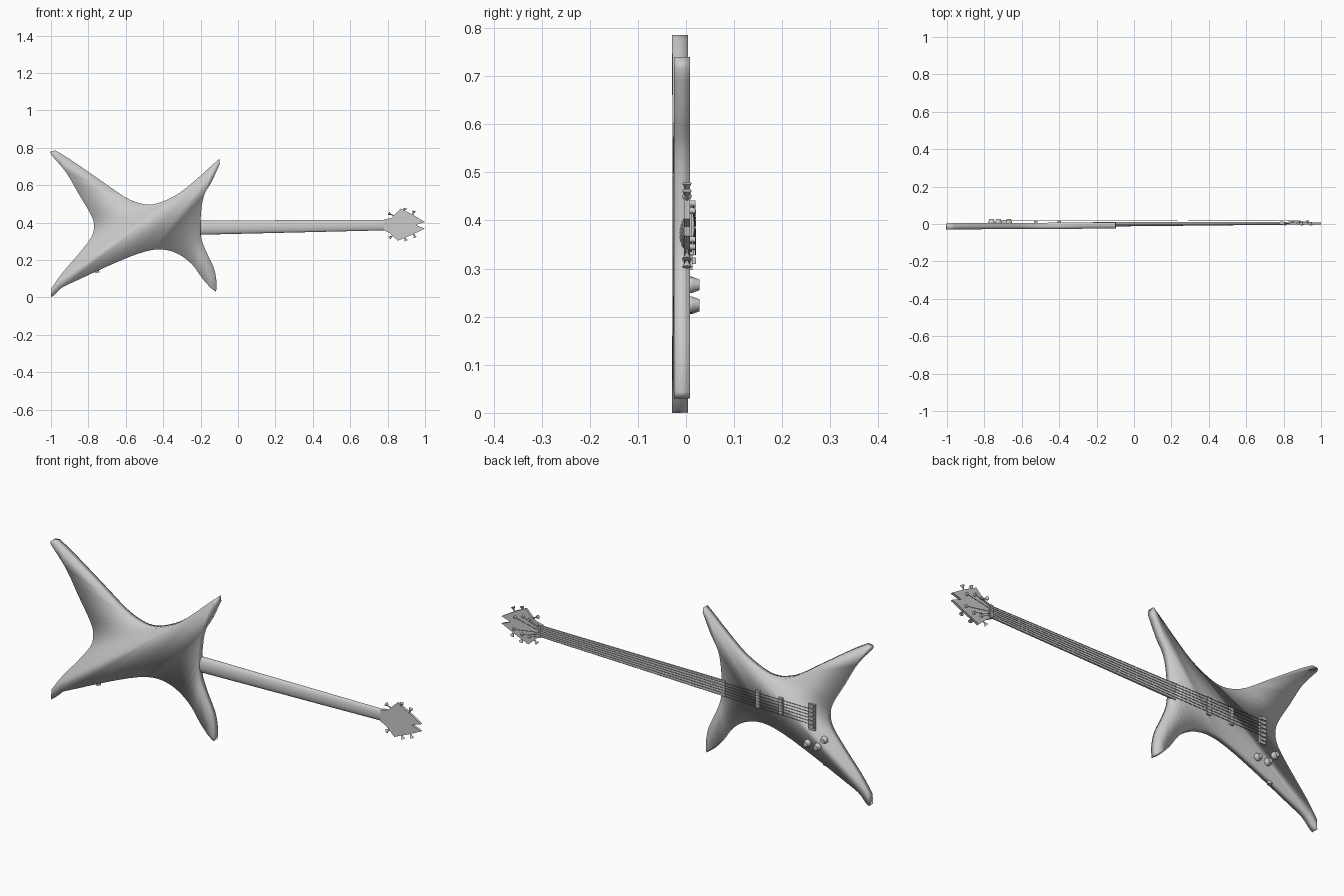
import bpy
import bmesh
import math
from mathutils import Vector

cube = bpy.data.objects.get("Cube")
if cube:
    bpy.data.objects.remove(cube, do_unlink=True)

grey = bpy.data.materials.new("plain grey")
grey.use_nodes = True
grey.diffuse_color = (0.6, 0.6, 0.6, 1)
grey.node_tree.nodes["Principled BSDF"].inputs["Base Color"].default_value = grey.diffuse_color


def finish(name, bm, smooth=None):
    """Turn a bmesh into an object; smooth is an angle in degrees."""
    bmesh.ops.recalc_face_normals(bm, faces=bm.faces)
    mesh = bpy.data.meshes.new(name)
    bm.to_mesh(mesh)
    bm.free()
    mesh.materials.append(grey)
    obj = bpy.data.objects.new(name, mesh)
    bpy.context.collection.objects.link(obj)
    if smooth:
        bpy.ops.object.select_all(action="DESELECT")
        obj.select_set(True)
        bpy.context.view_layer.objects.active = obj
        bpy.ops.object.shade_smooth_by_angle(angle=math.radians(smooth))
    return obj


def loft(name, rings, smooth=None):
    """Skin a list of equal point rings and cap both ends."""
    bm = bmesh.new()
    loops = [[bm.verts.new(p) for p in ring] for ring in rings]
    n = len(loops[0])
    for a, b in zip(loops, loops[1:]):
        for i in range(n):
            j = (i + 1) % n
            bm.faces.new((a[i], a[j], b[j], b[i]))
    bm.faces.new(loops[0])
    bm.faces.new(loops[-1])
    return finish(name, bm, smooth)


def box(name, x, y0, y1, z, width, height):
    ring = [(-1, -1), (1, -1), (1, 1), (-1, 1)]
    return loft(name, [[(x + a * width / 2, y, z + b * height / 2) for a, b in ring]
                       for y in (y0, y1)])


def rod(name, start, end, r1, r2, sides=12):
    """Round or tapered rod between two points."""
    start, end = Vector(start), Vector(end)
    turn = (end - start).to_track_quat("Z", "Y")
    rings = []
    for centre, r in ((start, r1), (end, r2)):
        rings.append([centre + turn @ Vector((r * math.cos(t), r * math.sin(t), 0))
                      for t in (math.tau * i / sides for i in range(sides))])
    return loft(name, rings, 40)


def spline(points, steps=3):
    """Smooth open curve through the points."""
    pts = [Vector(p) / 100 for p in points]
    pts = [pts[0]] + pts + [pts[-1]]
    out = []
    for a, b, c, d in zip(pts, pts[1:], pts[2:], pts[3:]):
        for s in range(steps):
            t = s / steps
            out.append(b + (c - a) * t / 2 + (a * 2 - b * 5 + c * 4 - d) * t * t / 2
                       + (b * 3 - a - c * 3 + d) * t ** 3 / 2)
    return out + [pts[-1]]


# Body: four concave edges joining the wing tips
edges = [
    [(-97.5, 78.5), (-90, 74), (-74, 63), (-61, 54), (-53, 50.5), (-47, 49.7),
     (-41, 51), (-31, 56), (-20.5, 64.7), (-14, 70.6), (-10, 74)],
    [(-9.7, 71.5), (-14, 62), (-18, 55), (-19.7, 46), (-20, 34), (-17.5, 25.7),
     (-13, 16), (-11.5, 8.5), (-11.7, 3)],
    [(-14.5, 5), (-19, 10), (-24.5, 17.6), (-32.5, 23.5), (-42, 25.7), (-53, 23.5),
     (-69, 17), (-85, 9.6), (-94, 5.3), (-98, 1.5), (-100, 0)],
    [(-99.7, 5), (-94, 13), (-85, 23.5), (-78.5, 32), (-77, 38), (-78.5, 44),
     (-85, 55), (-92, 67), (-100, 76.5), (-99.5, 78.3)],
]
outline = [p for edge in edges for p in spline(edge)]
tilt = 0.005
loft("body", [[(p.x, y + tilt * (p.x + 1), p.y) for p in outline]
              for y in (-0.029, 0.004)], 180)


def axis_z(x):
    """Height of the centre line of the strings."""
    return 0.373 + 0.014 * (x + 0.2)


# Neck: rounded back, flat playing face
def neck_ring(x, top, low, half):
    arc = [math.pi * i / 14 for i in range(15)]
    side = top - 0.006
    ring = [(x, side - (side - low) * math.sin(t), axis_z(x) + half * math.cos(t)) for t in arc]
    return ring + [(x, top, axis_z(x) - half), (x, top, axis_z(x) + half)]


loft("neck", [neck_ring(-0.22, 0.012, -0.014, 0.038),
              neck_ring(0.3, 0.012, -0.009, 0.033),
              neck_ring(0.8, 0.012, -0.004, 0.028)], 50)

# Headstock: arrow shape with a notched end
head = [(78, 41.5), (82, 42.5), (87, 47.5), (93, 44.5), (100, 40.3), (95, 38.7),
        (100, 36.8), (93, 33.5), (85.5, 30.3), (81, 34.5), (78, 36)]
loft("headstock", [[(x / 100, y, z / 100) for x, z in head] for y in (-0.004, 0.008)])
box("nut", 0.79, 0.004, 0.017, axis_z(0.79), 0.012, 0.06)

# Tuners: post on the face, shaft and flared button at the edge
tuners = [((0.845, 0.43), (0.805, 0.45)), ((0.88, 0.435), (0.893, 0.477)),
          ((0.925, 0.42), (0.942, 0.462)), ((0.93, 0.36), (0.947, 0.32)),
          ((0.885, 0.345), (0.898, 0.303)), ((0.845, 0.345), (0.81, 0.318))]
for post, tip in tuners:
    p, q = Vector((post[0], 0.002, post[1])), Vector((tip[0], 0.002, tip[1]))
    rod("tuner_shaft", p, q, 0.003, 0.003, 8)
    rod("tuner_button", p.lerp(q, 0.72), q, 0.003, 0.01, 8)
    rod("tuner_post", p, p + Vector((0, 0.018, 0)), 0.007, 0.006)

# Strings from bridge over nut to the posts
order = [0, 1, 2, 3, 4, 5]
for i in order:
    k = i / 5 - 0.5
    post = tuners[i][0]
    path = [(-0.69, 0.02, axis_z(-0.69) - k * 0.075),
            (0.79, 0.018, axis_z(0.79) - k * 0.045),
            (post[0], 0.015, post[1])]
    for a, b in zip(path, path[1:]):
        rod("string", a, b, 0.0013, 0.0013, 6)

# Pickups, bridge and saddles
for x in (-0.4, -0.525):
    box("pickup", x, 0, 0.016, axis_z(x), 0.02, 0.085)
box("bridge", -0.695, 0, 0.014, 0.361, 0.034, 0.128)
for i in order:
    z = axis_z(-0.69) - (i / 5 - 0.5) * 0.1
    box("saddle", -0.695, 0.012, 0.021, z, 0.026, 0.014)

# Control knobs and cable jack
for x, z in ((-0.67, 0.225), (-0.725, 0.222), (-0.762, 0.266)):
    rod("knob_base", (x, 0, z), (x, 0.012, z), 0.017, 0.017, 20)
    rod("knob", (x, 0.012, z), (x, 0.028, z), 0.017, 0.011, 20)
rod("cable_jack", (-0.755, -0.012, 0.15), (-0.752, -0.012, 0.132), 0.011, 0.011)
